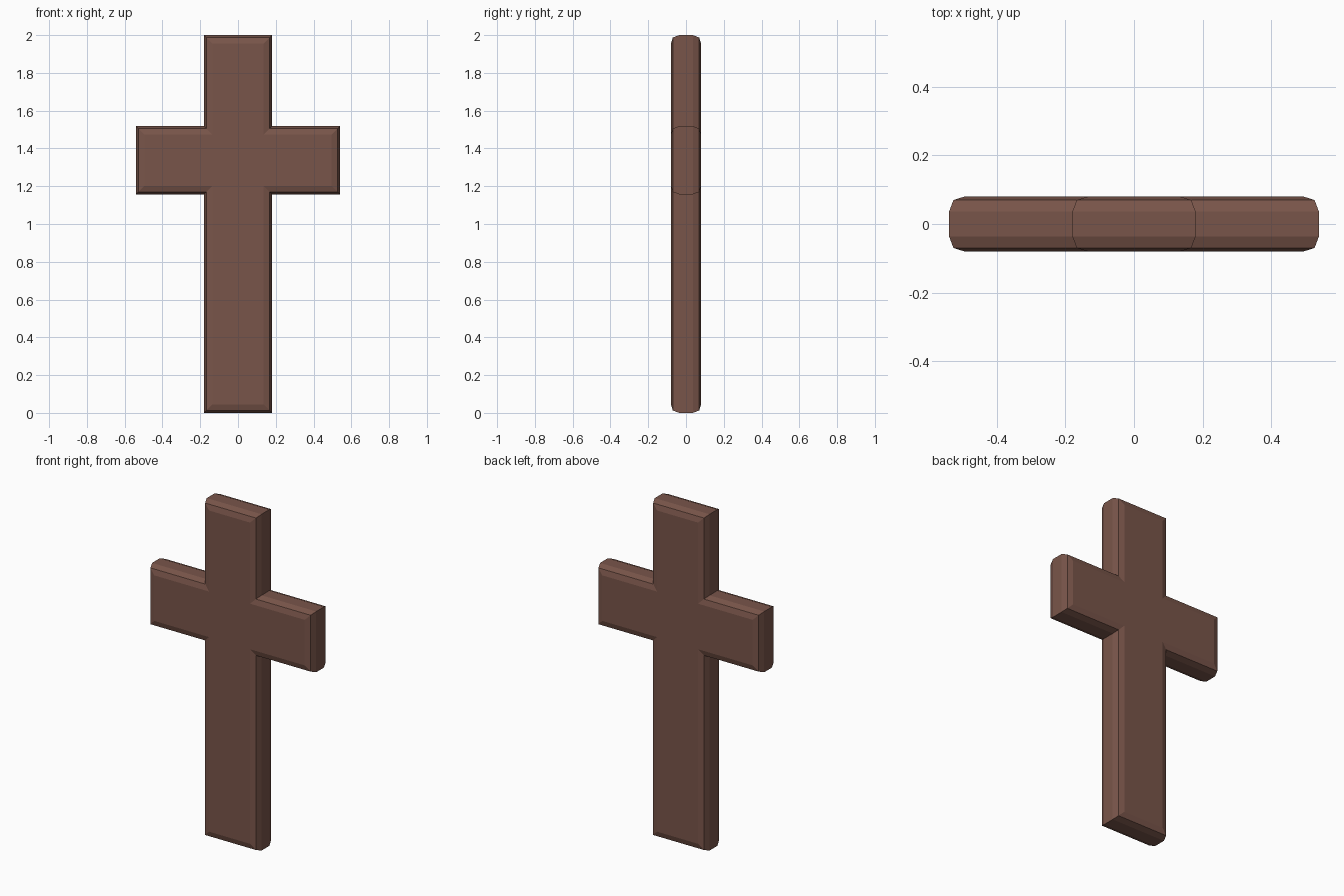
import bpy, bmesh

if "Cube" in bpy.data.objects:
    bpy.data.objects.remove(bpy.data.objects["Cube"])

# Cross outline (x, z), counter-clockwise seen from the front
W, A, LO, HI, H = 0.18, 0.54, 1.157, 1.518, 2.0
right = [(W, 0), (W, LO), (A, LO), (A, HI), (W, HI), (W, H)]
outline = right + [(-x, z) for x, z in reversed(right)]

# Rounded edge cross-section: (inset from outline, y)
half = [(0.045, -0.08), (0.013, -0.07), (0.0, -0.036)]
section = half + [(d, -y) for d, y in reversed(half)]


def inset_ring(d):
    """Mitred inset of the axis-aligned outline."""
    ring = []
    n = len(outline)
    for i, (x, z) in enumerate(outline):
        for j in (i - 1, i):
            (x0, z0), (x1, z1) = outline[j], outline[(j + 1) % n]
            if abs(x1 - x0) > 1e-6:          # horizontal edge shifts z
                z += d if x1 > x0 else -d
            else:                            # vertical edge shifts x
                x += -d if z1 > z0 else d
        ring.append((x, z))
    return ring


bm = bmesh.new()
rings = [[bm.verts.new((x, y, z)) for x, z in inset_ring(d)] for d, y in section]

# Bevelled sides
n = len(outline)
for a, b in zip(rings, rings[1:]):
    for i in range(n):
        j = (i + 1) % n
        bm.faces.new((a[i], a[j], b[j], b[i]))

# Front and back faces
bm.faces.new(rings[0])
bm.faces.new(list(reversed(rings[-1])))
bmesh.ops.recalc_face_normals(bm, faces=bm.faces)

mesh = bpy.data.meshes.new("cross")
bm.to_mesh(mesh)
bm.free()

# Brown wood colour
wood = bpy.data.materials.new("brown wood")
wood.diffuse_color = (0.191, 0.091, 0.068, 1)
wood.use_nodes = True
wood.node_tree.nodes["Principled BSDF"].inputs["Base Color"].default_value = wood.diffuse_color
mesh.materials.append(wood)
obj = bpy.data.objects.new("cross", mesh)
bpy.context.collection.objects.link(obj)
